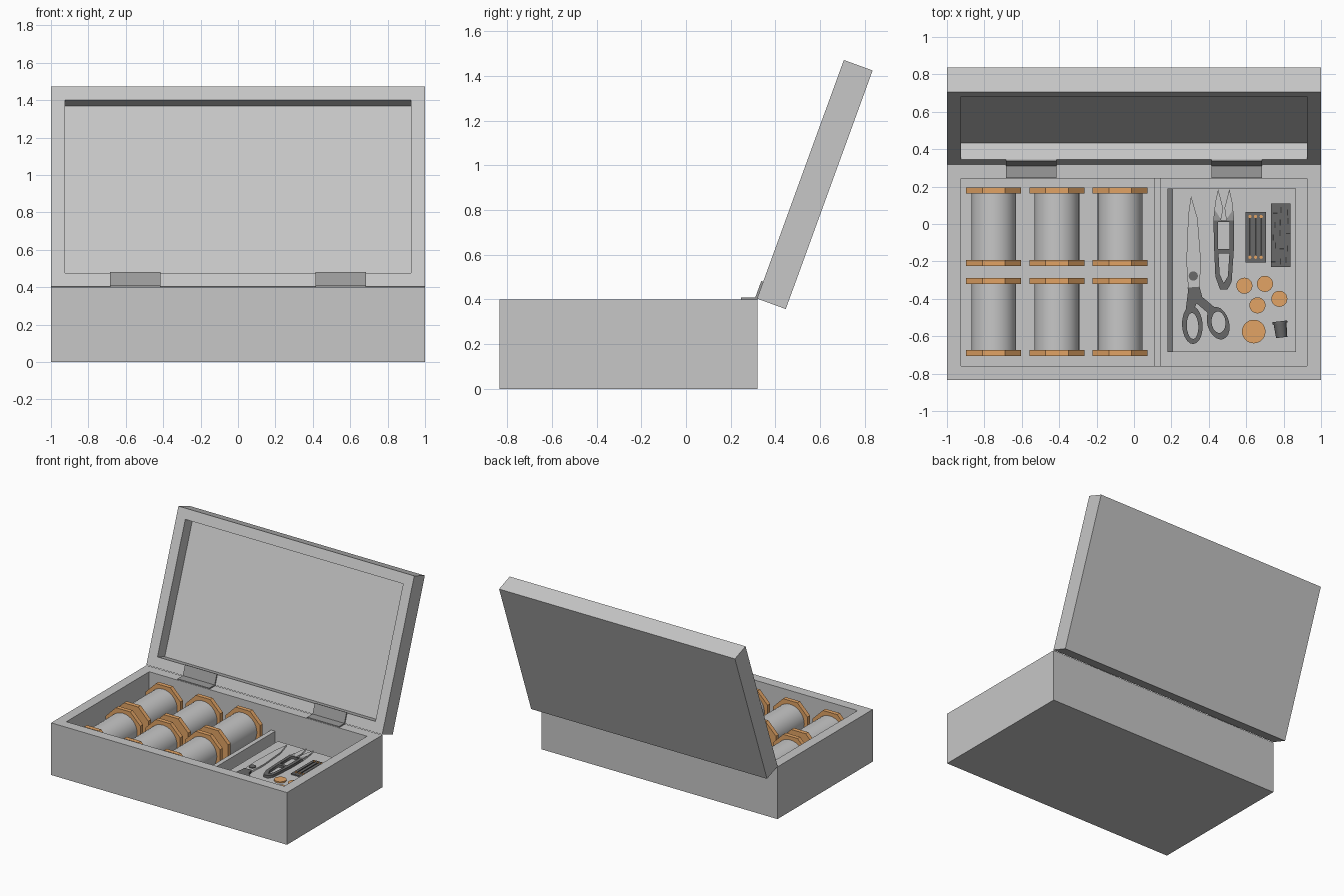
import bpy, bmesh, math, random
from mathutils import Matrix, Vector

if "Cube" in bpy.data.objects:
    bpy.data.objects.remove(bpy.data.objects["Cube"])


def material(name, r, g, b):
    m = bpy.data.materials.new(name)
    m.use_nodes = True
    m.diffuse_color = (r, g, b, 1)
    m.node_tree.nodes["Principled BSDF"].inputs["Base Color"].default_value = (r, g, b, 1)
    return m


GREY = material("light_grey", .57, .57, .57)
HINGE = material("hinge_grey", .32, .32, .32)
DARK = material("dark_grey", .14, .14, .14)
BLACK = material("near_black", .04, .04, .04)
WOOD = material("orange_wood", .76, .37, .13)


def finish(name, bm, mat, matrix=Matrix()):
    bmesh.ops.recalc_face_normals(bm, faces=bm.faces)
    me = bpy.data.meshes.new(name)
    bm.to_mesh(me)
    bm.free()
    me.materials.append(mat)
    ob = bpy.data.objects.new(name, me)
    ob.matrix_world = matrix
    bpy.context.collection.objects.link(ob)
    return ob


def cuboid(bm, lo, hi):
    lo, hi = Vector(lo), Vector(hi)
    m = Matrix.Translation((lo + hi) / 2) @ Matrix.Diagonal((*(hi - lo), 1))
    bmesh.ops.create_cube(bm, size=1, matrix=m)


def block(name, lo, hi, mat, matrix=Matrix()):
    bm = bmesh.new()
    cuboid(bm, lo, hi)
    return finish(name, bm, mat, matrix)


def open_box(name, lo, hi, wall, depth, matrix=Matrix()):
    """Block with a recess sunk into its top face."""
    bm = bmesh.new()
    cuboid(bm, lo, hi)
    top = max(bm.faces, key=lambda f: f.calc_center_median().z)
    bmesh.ops.inset_region(bm, faces=[top], thickness=wall, use_even_offset=True)
    inner = bmesh.ops.extrude_discrete_faces(bm, faces=[top])["faces"][0]
    bmesh.ops.translate(bm, verts=inner.verts, vec=(0, 0, -depth))
    return finish(name, bm, GREY, matrix)


def cylinder(name, centre, r1, r2, length, sides, mat, axis="Z", turn=0, smooth=False):
    bm = bmesh.new()
    bmesh.ops.create_cone(bm, cap_ends=True, segments=sides, radius1=r1, radius2=r2,
                          depth=length, matrix=Matrix.Rotation(turn, 4, "Z"))
    for f in bm.faces:
        f.smooth = smooth and len(f.verts) == 4
    m = Matrix.Translation(centre)
    if axis == "Y":
        m = m @ Matrix.Rotation(-math.pi / 2, 4, "X")
    return finish(name, bm, mat, m)


def ellipse(cx, cy, rx, ry, tilt=0, n=20):
    pts = []
    for i in range(n):
        a = 2 * math.pi * i / n
        x, y = rx * math.cos(a), ry * math.sin(a)
        pts.append((cx + x * math.cos(tilt) - y * math.sin(tilt),
                    cy + x * math.sin(tilt) + y * math.cos(tilt)))
    return pts


def flat_part(name, outlines, z, thick, mat):
    """Extruded outline; any outline inside another becomes a hole."""
    cu = bpy.data.curves.new(name, "CURVE")
    cu.dimensions, cu.fill_mode, cu.extrude = "2D", "BOTH", thick / 2
    for pts in outlines:
        sp = cu.splines.new("POLY")
        sp.points.add(len(pts) - 1)
        for p, (x, y) in zip(sp.points, pts):
            p.co = (x, y, 0, 1)
        sp.use_cyclic_u = True
    tmp = bpy.data.objects.new(name + "_curve", cu)
    bpy.context.collection.objects.link(tmp)
    dg = bpy.context.evaluated_depsgraph_get()
    me = bpy.data.meshes.new_from_object(tmp.evaluated_get(dg))
    bpy.data.objects.remove(tmp)
    me.materials.clear()
    me.materials.append(mat)
    ob = bpy.data.objects.new(name, me)
    ob.location.z = z + thick / 2
    bpy.context.collection.objects.link(ob)


# Case, lid and divider
WALL, FLOOR = .076, .077
open_box("case", (-1, -.835, 0), (1, .32, .4), WALL, .4 - FLOOR)
lid_frame = Matrix.Translation((0, .318, .404)) @ Matrix.Rotation(math.radians(70), 4, "X")
open_box("lid", (-1, 0, -.137), (1, 1.137, 0), WALL, .095, lid_frame)
block("divider", (.11, -.762, FLOOR), (.145, .248, .23), GREY)

# Hinges: one leaf on the rim, one on the lid
for side, x in (("right", -.55), ("left", .55)):
    block(f"hinge_rim_leaf_{side}", (x - .135, .246, .4), (x + .135, .322, .409), HINGE)
    block(f"hinge_lid_leaf_{side}", (x - .135, 0, 0), (x + .135, .08, .009), HINGE, lid_frame)

# Thread spools with octagonal wooden ends
SPOOL_Z = FLOOR + .147
for row, (y0, y1) in enumerate(((-.225, .195), (-.705, -.29))):
    for col in range(3):
        x = -.75 + col * .338
        tag = f"{row}_{col}"
        cylinder("thread_" + tag, (x, (y0 + y1) / 2, SPOOL_Z), .12, .12, y1 - y0 - .04,
                 32, GREY, "Y", smooth=True)
        for end, y in (("front", y0 + .016), ("back", y1 - .016)):
            cylinder(f"spool_{end}_{tag}", (x, y, SPOOL_Z), .159, .159, .032, 8, WOOD,
                     "Y", math.pi / 8)

# Tool tray with a sloped left edge
TOP = .19
block("tray", (.205, -.685, FLOOR), (.865, .19, TOP), GREY)
bm = bmesh.new()
cuboid(bm, (.18, -.685, FLOOR), (.205, .19, TOP))
for v in bm.verts:
    if v.co.x < .19 and v.co.z > .1:
        v.co.z -= .06
finish("tray_edge", bm, HINGE)

# Scissors
flat_part("scissor_blade", [[(.305, .15), (.34, .03), (.358, -.2), (.35, -.35),
                             (.29, -.35), (.28, -.2), (.29, .05)]], TOP, .012, GREY)
cylinder("scissor_pivot", (.317, -.278, TOP + .011), .025, .025, .014, 16, DARK)
flat_part("scissor_shank_right", [[(.285, -.34), (.35, -.335), (.365, -.39), (.43, -.445),
                                   (.40, -.48), (.33, -.42)]], TOP, .02, DARK)
flat_part("scissor_shank_left", [[(.29, -.35), (.36, -.36), (.32, -.46), (.275, -.47)]],
          TOP, .019, DARK)
flat_part("scissor_grip_left", [ellipse(.312, -.54, .055, .102, .05),
                                ellipse(.313, -.545, .031, .07, .05)], TOP, .021, DARK)
flat_part("scissor_grip_right", [ellipse(.45, -.53, .058, .09, .3),
                                 ellipse(.452, -.525, .037, .058, .1)], TOP, .022, DARK)

# Thread snips: two blades, collars and a looped grip
SX = .48
for side, s in (("right", -1), ("left", 1)):
    mirror = lambda pts: [(SX + s * x, y) for x, y in pts]
    flat_part(f"snip_blade_{side}", [mirror([(.03, .187), (.045, .12), (.055, .03),
                                             (.012, .03), (.004, .085)])], TOP, .012, GREY)
    flat_part(f"snip_collar_{side}", [mirror([(.048, .075), (.056, .015), (.012, .02)])],
              TOP, .016, HINGE)
grip = [(-.055, .02), (.055, .02), (.055, -.12), (.042, -.31), (.02, -.35), (-.02, -.35),
        (-.045, -.28), (-.052, -.12)]
upper = [(-.03, .01), (.03, .01), (.03, -.135), (-.03, -.135)]
lower = [(-.028, -.158), (.03, -.158), (.022, -.28), (0, -.315), (-.022, -.27)]
flat_part("snip_grip", [[(SX + x, y) for x, y in p] for p in (grip, upper, lower)],
          TOP, .02, DARK)

# Needle packet
block("needle_packet", (.595, -.207, TOP), (.705, .064, TOP + .01), DARK)
for i in range(3):
    x = .62 + .03 * i
    block(f"needle_{i}", (x - .004, -.18, TOP + .01), (x + .004, .045, TOP + .014), BLACK)
    for y in (-.178, .04):
        cylinder(f"needle_head_{i}", (x, y, TOP + .014), .009, .009, .008, 8, WOOD)

# Pin card with scattered pins
block("pin_card", (.732, -.23, TOP), (.838, .11, TOP + .01), DARK)
random.seed(4)
for i in range(15):
    x = .75 + .035 * (i % 3) + random.uniform(-.008, .008)
    y = -.19 + .065 * (i // 3) + random.uniform(-.015, .015)
    w, h = (.003, .016) if i % 4 else (.012, .004)
    block(f"pin_{i}", (x - w, y - h, TOP + .01), (x + w, y + h, TOP + .014), BLACK)

# Buttons, tape roll and thimble
for i, (x, y) in enumerate(((.59, -.33), (.70, -.32), (.777, -.4), (.66, -.435))):
    cylinder(f"button_{i}", (x, y, TOP + .005), .043, .043, .01, 24, WOOD)
cylinder("tape_roll", (.64, -.575, TOP + .02), .063, .063, .04, 28, WOOD, smooth=True)
for name, y, r1, r2, length in (("thimble", -.567, .03, .035, .08),
                                ("thimble_rim", -.526, .04, .04, .012)):
    ob = cylinder(name, (.785, y, TOP + .036), r1, r2, length, 20, DARK, "Y", smooth=True)
    pivot = Matrix.Translation((.785, -.567, 0))
    ob.matrix_world = pivot @ Matrix.Rotation(.12, 4, "Z") @ pivot.inverted() @ ob.matrix_world
